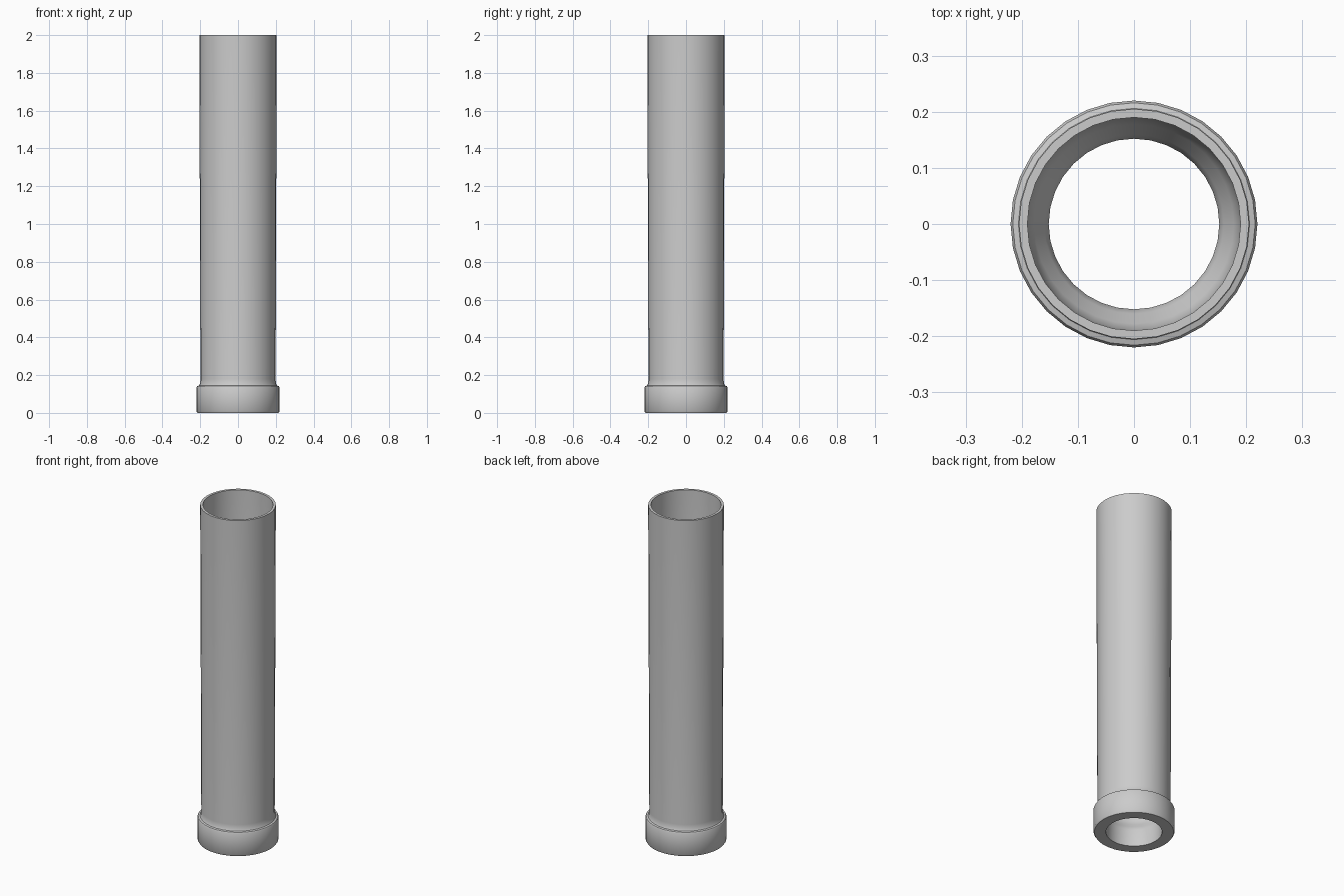
import bpy, bmesh, math

if "Cube" in bpy.data.objects:
    bpy.data.objects.remove(bpy.data.objects["Cube"])

SEGMENTS = 32


def lathe(name, profile):
    """Revolve a closed (radius, height) profile around z."""
    bm = bmesh.new()
    rings = []
    for r, z in profile:
        rings.append([bm.verts.new((r * math.cos(2 * math.pi * i / SEGMENTS),
                                    r * math.sin(2 * math.pi * i / SEGMENTS), z))
                      for i in range(SEGMENTS)])
    for k, low in enumerate(rings):
        high = rings[(k + 1) % len(rings)]
        for i in range(SEGMENTS):
            j = (i + 1) % SEGMENTS
            bm.faces.new((low[i], low[j], high[j], high[i]))
    bmesh.ops.recalc_face_normals(bm, faces=bm.faces)
    mesh = bpy.data.meshes.new(name)
    bm.to_mesh(mesh)
    bm.free()
    obj = bpy.data.objects.new(name, mesh)
    bpy.context.collection.objects.link(obj)
    bpy.context.view_layer.objects.active = obj
    obj.select_set(True)
    bpy.ops.object.shade_smooth_by_angle(angle=math.radians(35))
    return obj


# Hollow tube with a thick collar at the base and a slightly flared top
lathe("collared_tube", [
    # collar outside
    (0.215, 0.0), (0.22, 0.008), (0.22, 0.135), (0.216, 0.142),
    # fillet up to the tube wall
    (0.206, 0.145), (0.201, 0.155), (0.199, 0.18),
    # rim
    (0.205, 2.0), (0.19, 2.0),
    # bore, narrowing inside the collar
    (0.188, 0.18), (0.178, 0.15), (0.16, 0.125), (0.152, 0.10), (0.152, 0.0),
])
